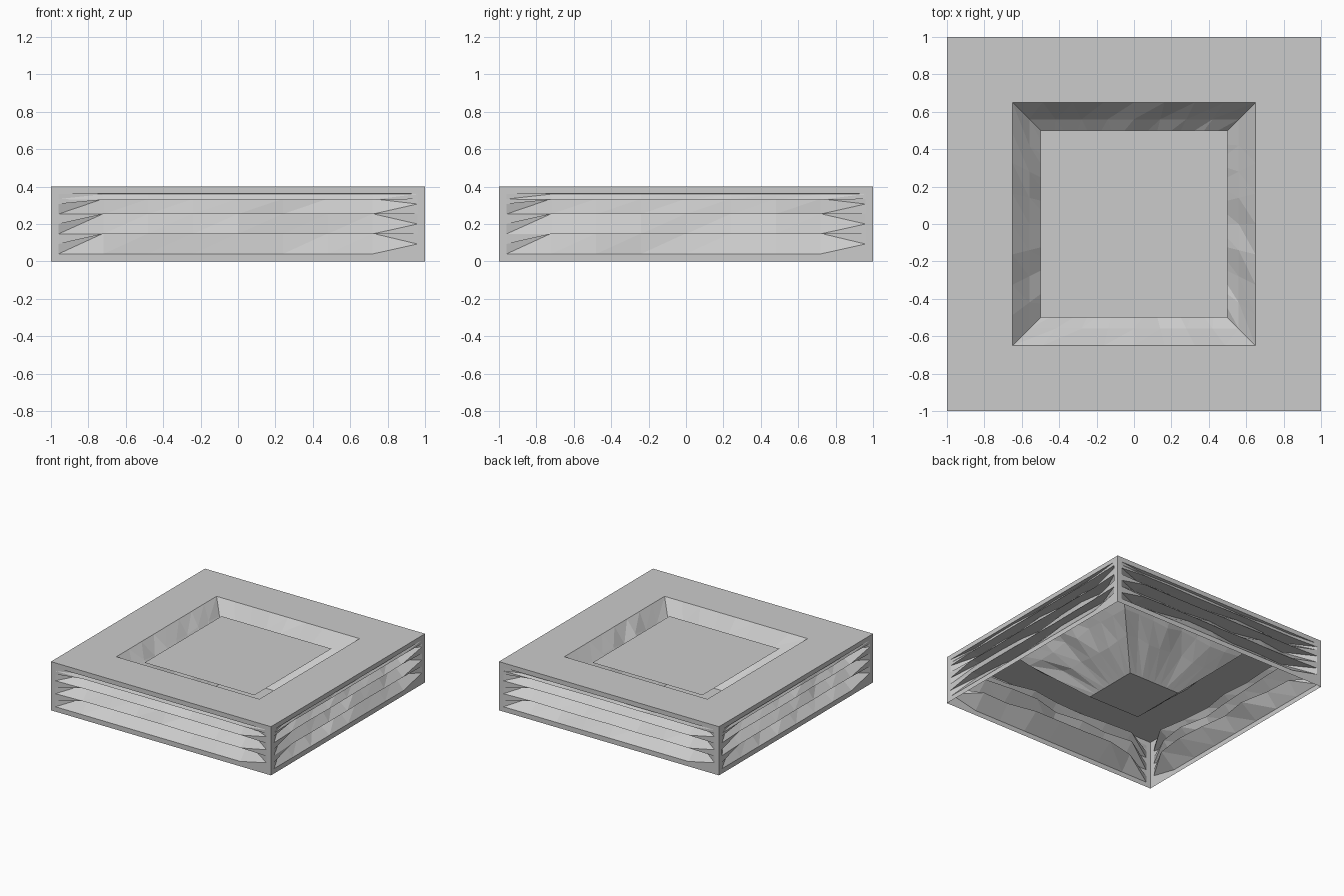
import bpy, bmesh, random
from math import pi
from mathutils import Matrix, Vector

if "Cube" in bpy.data.objects:
    bpy.data.objects.remove(bpy.data.objects["Cube"])

random.seed(4)


def ring_of_four(name, rows_fn):
    """Build one side as a triangulated grid, then turn it round to all four sides."""
    bm = bmesh.new()
    for k in range(4):
        rot = Matrix.Rotation(k * pi / 2, 4, 'Z')
        rows = [[bm.verts.new(rot @ Vector(p)) for p in row] for row in rows_fn()]
        for a, b in zip(rows, rows[1:]):
            for i in range(len(a) - 1):
                bm.faces.new((a[i], a[i + 1], b[i + 1]))
                bm.faces.new((a[i], b[i + 1], b[i]))
    bmesh.ops.remove_doubles(bm, verts=bm.verts, dist=0.0005)
    mesh = bpy.data.meshes.new(name)
    bm.to_mesh(mesh)
    bm.free()
    ob = bpy.data.objects.new(name, mesh)
    bpy.context.collection.objects.link(ob)
    return ob


# flat square top around the basin
def rim_rows():
    return [[(-r, -r, 0.4), (r, -r, 0.4)] for r in (1.0, 0.65)]


# layered rock face inside a flat border: (height at the ends, height inside, depth)
STRATA = [(0.0, 0.0, 0.0), (0.04, 0.04, 0.0), (0.093, 0.15, 0.13), (0.147, 0.147, 0.01),
          (0.2, 0.255, 0.13), (0.253, 0.253, 0.01), (0.307, 0.335, 0.12),
          (0.333, 0.33, 0.01), (0.36, 0.36, 0.03), (0.362, 0.362, 0.0), (0.4, 0.4, 0.0)]


def cliff_rows():
    xs = [-1.0] + [-0.96 + 0.24 * i for i in range(9)] + [1.0]
    rows = []
    for z_end, z_in, depth in STRATA:
        row = []
        for i, x in enumerate(xs):
            inner = 2 <= i <= len(xs) - 3
            d = depth * random.uniform(0.6, 1.2) if inner else 0.0
            row.append((x, -1.0 + d, z_in if inner else z_end))
        rows.append(row)
    return rows


# basin walls running down below the filled surface
def basin_rows():
    n = 8
    rows = []
    for r, z, jitter in ((0.65, 0.4, 0), (0.56, 0.295, 0.02), (0.43, 0.175, 0.02), (0.236, 0.0, 0)):
        rows.append([(-r + 2 * r * i / n,
                      -r,
                      z + (random.uniform(-jitter, jitter) if 0 < i < n else 0))
                     for i in range(n + 1)])
    return rows


ring_of_four("top_rim", rim_rows)
ring_of_four("rock_sides", cliff_rows)
ring_of_four("basin_walls", basin_rows)

# filled surface and basin floor
for name, half, z in (("basin_surface", 0.5, 0.334), ("basin_floor", 0.236, 0.0)):
    bpy.ops.mesh.primitive_plane_add(size=2 * half, location=(0, 0, z))
    bpy.context.object.name = name
